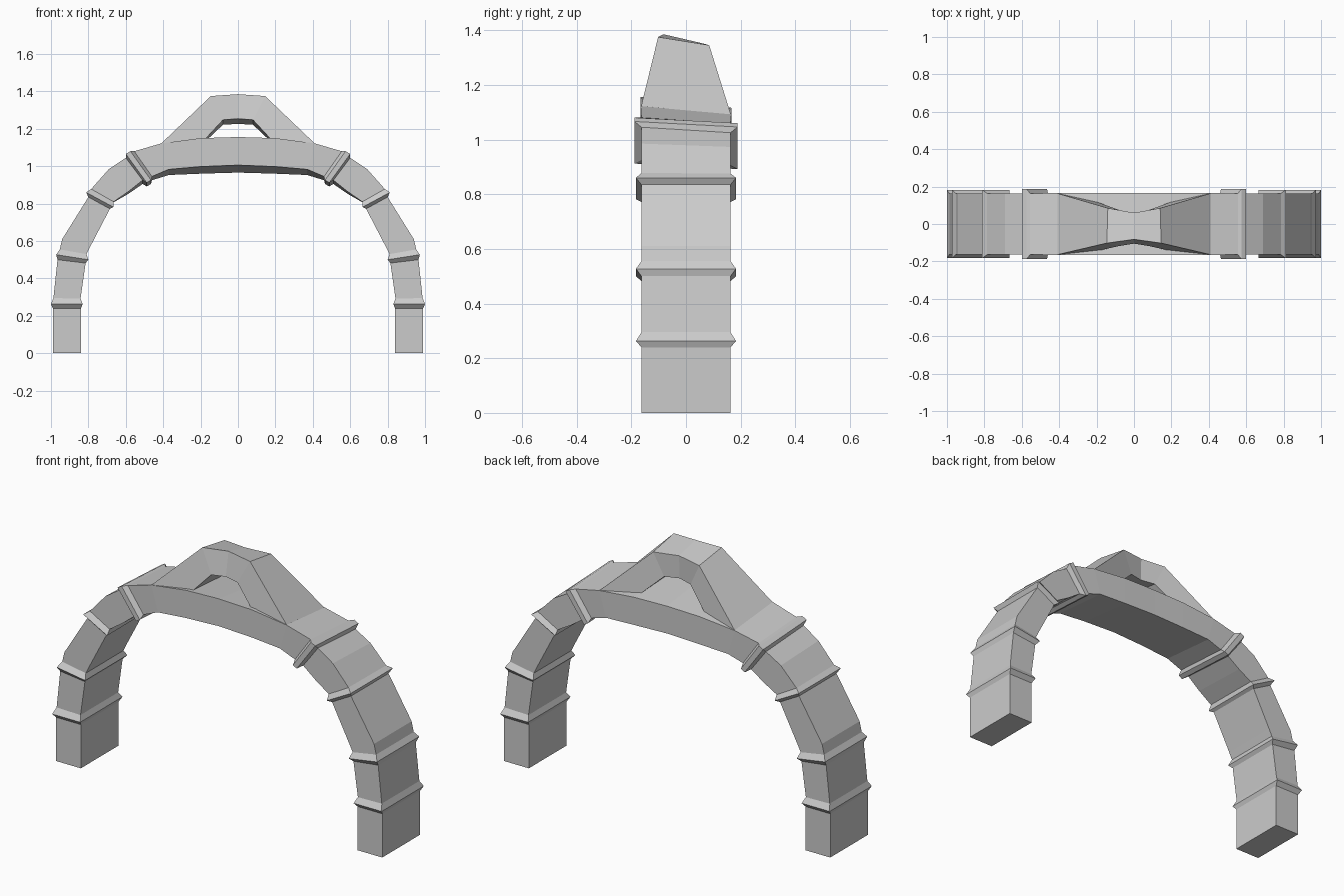
import bpy, bmesh


def mirrored_loft(name, sections, cap_start):
    """Loft four-cornered sections, then mirror the half across x = 0."""
    bm = bmesh.new()
    loops = [[bm.verts.new(p) for p in s] for s in sections]
    for a, b in zip(loops, loops[1:]):
        for i in range(4):
            j = (i + 1) % 4
            bm.faces.new((a[i], a[j], b[j], b[i]))
    if cap_start:
        bm.faces.new(loops[0])
    geom = bm.verts[:] + bm.edges[:] + bm.faces[:]
    dup = bmesh.ops.duplicate(bm, geom=geom)["geom"]
    for v in dup:
        if isinstance(v, bmesh.types.BMVert):
            v.co.x *= -1
    bmesh.ops.remove_doubles(bm, verts=bm.verts[:], dist=0.0005)
    bmesh.ops.recalc_face_normals(bm, faces=bm.faces[:])
    me = bpy.data.meshes.new(name)
    bm.to_mesh(me)
    bm.free()
    ob = bpy.data.objects.new(name, me)
    bpy.context.collection.objects.link(ob)
    return ob


# Arch stations: outer x, outer z, inner x, inner z, half depth, drop at the back
D, R = 0.163, 0.183
stations = [
    (.99, 0, .84, 0, D, 0),
    (.99, .24, .84, .24, D, 0),          # lowest ring
    (1.0, .263, .83, .263, R, 0),
    (.987, .295, .842, .292, D, 0),
    (.965, .50, .815, .482, D, 0),       # second ring
    (.972, .527, .80, .50, R, 0),
    (.953, .555, .81, .53, D, 0),
    (.94, .61, .79, .57, D, 0),
    (.80, .835, .685, .772, D, 0),       # third ring
    (.812, .86, .667, .782, R, 0),
    (.785, .878, .665, .81, D, -.003),
    (.69, .985, .585, .865, D, -.012),
    (.60, 1.045, .51, .925, D, -.02),    # top ring, flat rim
    (.60, 1.066, .488, .912, .188, -.02),
    (.575, 1.08, .465, .925, .188, -.02),
    (.555, 1.08, .46, .945, D, -.02),
    (.41, 1.122, .37, .983, .166, -.03),
    (.20, 1.15, .20, .998, .167, -.038),
    (0, 1.156, 0, 1.006, .166, -.04),
]
arch = [((xo, -d, zo), (xo, d, zo + dz), (xi, d, zi + dz), (xi, -d, zi))
        for xo, zo, xi, zi, d, dz in stations]
mirrored_loft("arch", arch, True)

# Hood rising over the crossbeam, open at front and back
hood = [
    ((.41, -.164, 1.122), (.41, .164, 1.092), (.19, .115, 1.118), (.18, -.14, 1.14)),
    ((.145, -.102, 1.375), (.14, .085, 1.345), (.08, .075, 1.222), (.08, -.118, 1.248)),
    ((0, -.082, 1.385), (0, .06, 1.352), (0, .055, 1.226), (0, -.105, 1.254)),
]
mirrored_loft("hood", hood, True)
